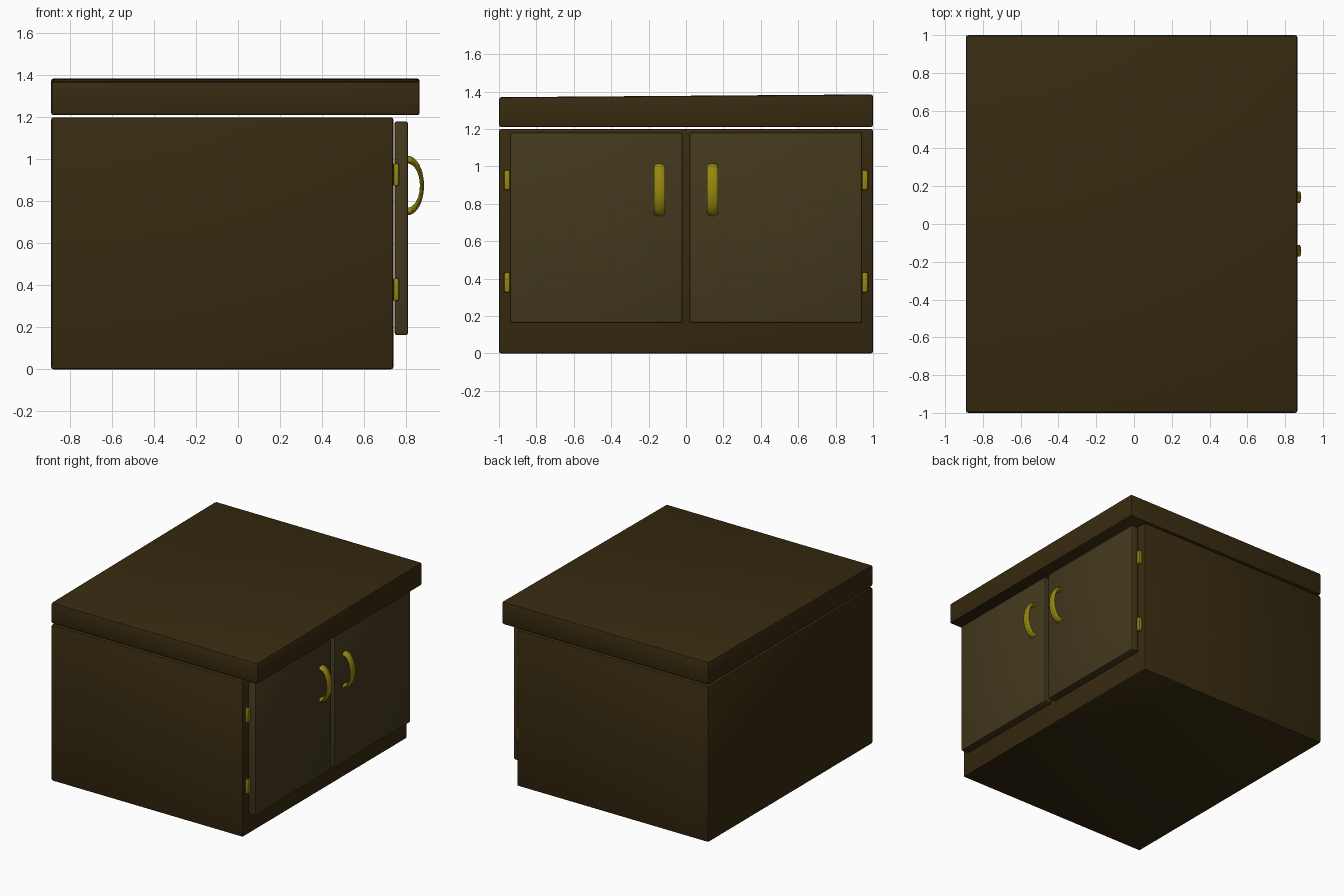
import bpy, bmesh
from math import sin, cos, pi

if "Cube" in bpy.data.objects:
    bpy.data.objects.remove(bpy.data.objects["Cube"])


def material(name, rgb):
    m = bpy.data.materials.new(name)
    m.diffuse_color = (*rgb, 1)
    m.use_nodes = True
    m.node_tree.nodes["Principled BSDF"].inputs["Base Color"].default_value = m.diffuse_color
    return m


WOOD = material("dark_wood", (0.038, 0.023, 0.005))
PANEL = material("door_wood", (0.056, 0.040, 0.012))
BRASS = material("brass", (0.30, 0.24, 0.005))


def finish(name, bm, mat):
    bmesh.ops.recalc_face_normals(bm, faces=bm.faces)
    me = bpy.data.meshes.new(name)
    bm.to_mesh(me)
    bm.free()
    me.materials.append(mat)
    ob = bpy.data.objects.new(name, me)
    bpy.context.collection.objects.link(ob)
    bpy.ops.object.select_all(action='DESELECT')
    ob.select_set(True)
    bpy.context.view_layer.objects.active = ob
    bpy.ops.object.shade_smooth_by_angle(angle=0.7)
    return ob


def box(name, lo, hi, mat, bevel=0.012, front_drop=0):
    bm = bmesh.new()
    bmesh.ops.create_cube(bm, size=1)
    for v in bm.verts:
        top_front = v.co.z > 0 and v.co.y < 0
        v.co = [h if c > 0 else l for c, l, h in zip(v.co, lo, hi)]
        if top_front:
            v.co.z -= front_drop
    bmesh.ops.bevel(bm, geom=bm.edges[:], offset=bevel, segments=2,
                    profile=0.5, affect='EDGES')
    return finish(name, bm, mat)


def handle(name, y, mat, steps=20, sides=14):
    # half ring flattened against the door, wide oval section
    bm = bmesh.new()
    rings = []
    for i in range(steps + 1):
        a = -pi / 2 + pi * i / steps
        ring = []
        for j in range(sides):
            b = 2 * pi * j / sides
            r = 0.123 + 0.018 * cos(b)
            ring.append(bm.verts.new((0.808 + 0.55 * r * cos(a),
                                      y + 0.031 * sin(b),
                                      0.875 + r * sin(a))))
        rings.append(ring)
    for p, q in zip(rings, rings[1:]):
        for j in range(sides):
            k = (j + 1) % sides
            bm.faces.new((p[j], p[k], q[k], q[j]))
    bm.faces.new(rings[0])
    bm.faces.new(rings[-1])
    return finish(name, bm, mat)


# cabinet body and slightly sloping top slab
box("cabinet_body", (-0.89, -1, 0), (0.74, 1, 1.2), WOOD)
box("top_slab", (-0.89, -1, 1.21), (0.865, 1, 1.385), WOOD, front_drop=0.015)

# doors, handles and hinges, mirrored across y
for side, s in (("left", -1), ("right", 1)):
    y0, y1 = sorted((s * 0.018, s * 0.942))
    box(side + "_door", (0.745, y0, 0.163), (0.81, y1, 1.181), PANEL)
    handle(side + "_handle", s * 0.142, BRASS)
    for level, z in (("lower", 0.38), ("upper", 0.927)):
        y0, y1 = sorted((s * 0.940, s * 0.972))
        box(f"{side}_{level}_hinge", (0.739, y0, z - 0.054),
            (0.767, y1, z + 0.054), BRASS, bevel=0.009)
